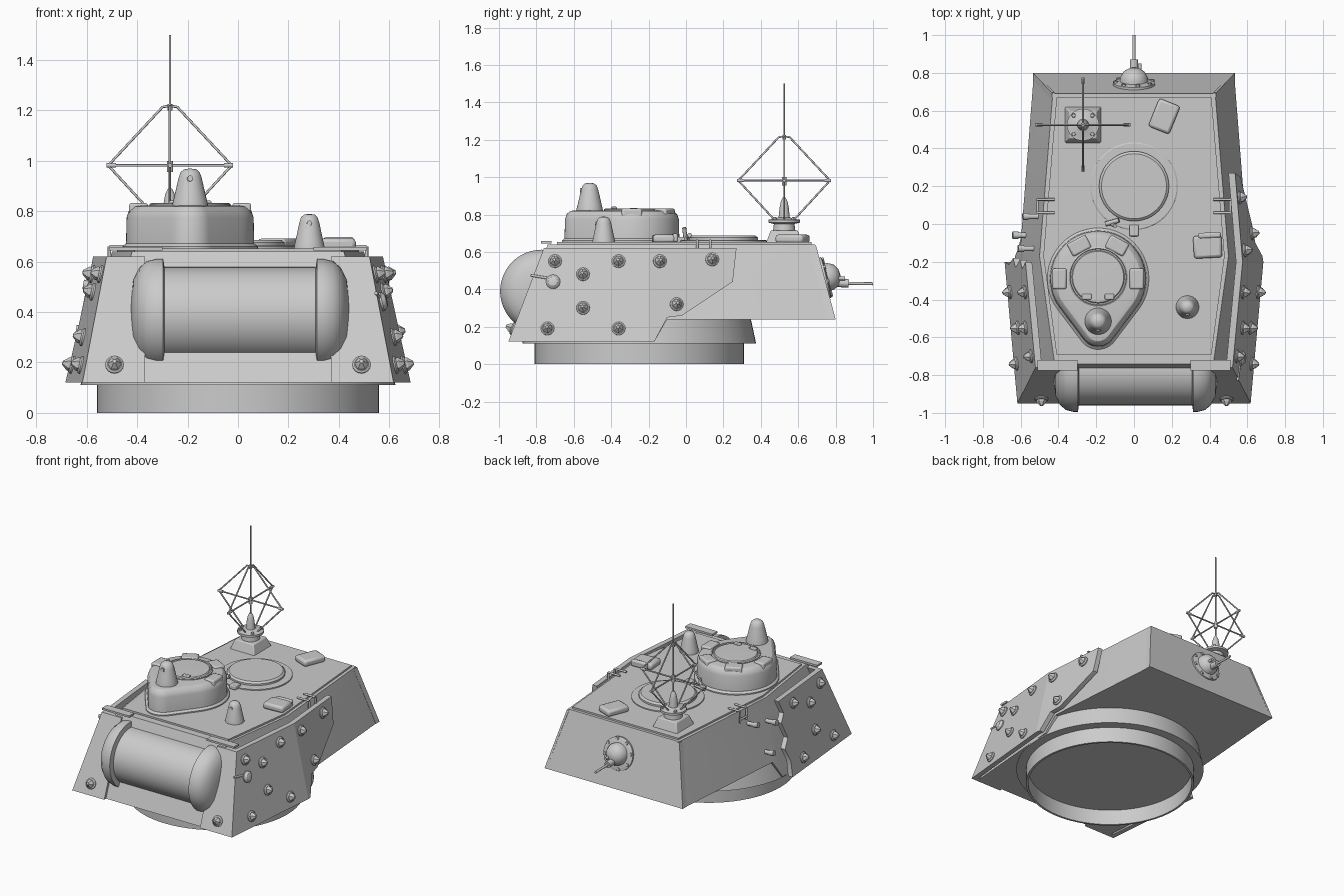
import bpy, bmesh
from math import sin, cos, pi, radians, asin
from mathutils import Vector, Matrix

if "Cube" in bpy.data.objects:
    bpy.data.objects.remove(bpy.data.objects["Cube"])


def make(name, verts, faces, angle=30, bevel=0):
    me = bpy.data.meshes.new(name)
    bm = bmesh.new()
    vs = [bm.verts.new(v) for v in verts]
    for f in faces:
        bm.faces.new([vs[i] for i in f])
    bmesh.ops.remove_doubles(bm, verts=bm.verts, dist=1e-5)
    bmesh.ops.recalc_face_normals(bm, faces=bm.faces)
    bm.to_mesh(me)
    bm.free()
    me.shade_smooth()
    me.set_sharp_from_angle(angle=radians(angle))
    ob = bpy.data.objects.new(name, me)
    bpy.context.scene.collection.objects.link(ob)
    if bevel:
        m = ob.modifiers.new("bevel", 'BEVEL')
        m.width, m.segments = bevel, 2
    return ob


def loft(name, rings, caps=True, **kw):
    n = len(rings[0])
    verts = [v for r in rings for v in r]
    faces = [(k*n+i, k*n+(i+1) % n, (k+1)*n+(i+1) % n, (k+1)*n+i)
             for k in range(len(rings)-1) for i in range(n)]
    if caps:
        faces += [tuple(range(n)), tuple(range((len(rings)-1)*n, len(rings)*n))]
    return make(name, verts, faces, **kw)


def lathe(name, prof, loc, axis=(0, 0, 1), n=32, caps=True, **kw):
    q = Vector((0, 0, 1)).rotation_difference(Vector(axis))
    rings = [[Vector(loc) + q @ Vector((max(r, .0003)*cos(2*pi*i/n), max(r, .0003)*sin(2*pi*i/n), z))
              for i in range(n)] for r, z in prof]
    return loft(name, rings, caps, **kw)


def rod(name, a, b, r, n=8):
    d = Vector(b) - Vector(a)
    return lathe(name, [(r, 0), (r, d.length)], a, d, n, angle=50)


def box(name, c, size, rot=0, bevel=.008, top=1):
    m = Matrix.Translation(c) @ Matrix.Rotation(radians(rot), 4, 'Z')
    x, y, z = (s/2 for s in size)
    rings = [[m @ Vector((sx*x*k, sy*y*k, h)) for sx, sy in ((-1, -1), (1, -1), (1, 1), (-1, 1))]
             for h, k in ((-z, 1), (z, top))]
    return loft(name, rings, bevel=bevel)


def slab(name, pts, off):
    return loft(name, [pts, [Vector(p) + Vector(off) for p in pts]])


# turret shell: right half points, mirrored to the left
half = [(.43, .69, .64), (.50, -.17, .64), (.42, -.74, .64),
        (.53, .80, .24), (.60, -.10, .24), (.63, -.17, .12), (.57, -.93, .12)]
side = [(0, 3, 4, 1), (1, 4, 5), (1, 5, 6, 2)]
make("turret_shell", half + [(-x, y, z) for x, y, z in half],
     side + [tuple(i+7 for i in f) for f in side] +
     [(0, 1, 2, 9, 8, 7), (0, 3, 10, 7), (3, 4, 11, 10), (4, 5, 12, 11), (5, 6, 13, 12), (2, 6, 13, 9)])

# raised roof plate, rear corner edges
slab("roof_plate", [(.41, .67, .635), (.48, -.17, .635), (.41, -.69, .635),
                    (-.41, -.69, .635), (-.48, -.17, .635), (-.41, .67, .635)], (0, 0, .017))
for s in (-1, 1):
    slab("rear_edge", [(s*.435, .655, .635), (s*.435, .695, .635), (s*.535, .80, .24), (s*.535, .76, .24)],
         (-s*.015, 0, 0))
    slab("front_roof_lip", [(s*.51, -.72, .645), (s*.51, -.775, .645), (s*.30, -.775, .645), (s*.30, -.72, .645)],
         (0, 0, .013))

# turret ring and collar
lathe("turret_ring", [(0, .11), (.545, .11), (.545, 0), (.56, 0), (.56, .11), (.625, .11), (.595, .25)],
      (0, -.25, 0), n=64, caps=False)


# side armour: outer surface as a function of y and z, bending at y = -.2
def armour(y, z, s=1):
    t = (.62 - z)/.5
    d = y + .2
    top = .575 + (.095*d if d < 0 else -.085*d)
    bot = .685 + (.09*d if d < 0 else -.16*d)
    return Vector((s*(top*(1-t) + bot*t), y, z))


def normal(y, z, s):
    dy = armour(y+.01, z, s) - armour(y-.01, z, s)
    dz = armour(y, z+.01, s) - armour(y, z-.01, s)
    return (dy.cross(dz)*s).normalized()


rear = [(-.2, .62), (.27, .62), (.25, .44), (-.02, .26), (-.1, .25), (-.17, .12), (-.2, .12)]
front = [(-.95, .12), (-.76, .62)]
broken = [(-.2, .62), (-.235, .53), (-.19, .48), (-.23, .37), (-.18, .31), (-.215, .22), (-.2, .12)]
slab("side_armour_rear", [armour(*p) for p in rear], (-.035, 0, 0))
slab("side_armour", [armour(*p) for p in front + [(-.2, .62), (-.2, .12)]], (-.035, 0, 0))
slab("side_armour_broken", [armour(*p, -1) for p in front + broken], (.035, 0, 0))
for s in (-1, 1):
    a, b = armour(-.95, .12, s), armour(-.76, .62, s)
    slab("front_armour", [(s*.37, -.95, .12), a, b, (s*.37, -.76, .62)], (0, .035, 0))


# armour bolts
def bolt(p, n):
    lathe("bolt_washer", [(.036, -.004), (.036, .006), (.028, .012)], p, n, 16)
    lathe("bolt_head", [(.028, 0), (.027, .02), (.015, .034), (.008, .042)], p, n, 6)


both = [(-.70, .55), (-.36, .55), (-.55, .48), (-.55, .30), (-.74, .19), (-.36, .19)]
for s in (-1, 1):
    for y, z in both + ([(-.14, .55), (.14, .56), (-.05, .32)] if s > 0 else []):
        bolt(armour(y, z, s), normal(y, z, s))
    bolt(Vector((s*.49, -.923, .19)), Vector((0, -.93, .36)))
# bare mounting studs where the left plate is missing
for y, z in ((-.13, .50), (.04, .54), (-.06, .32)):
    p = armour(y, z, -1)
    rod("stud", p + Vector((.09, 0, 0)), p + Vector((.01, 0, .005)), .014, 12)
    rod("stud_tip", p + Vector((.01, 0, .005)), p + Vector((-.02, 0, .01)), .019, 12)
# side port with groove
p = armour(-.71, .44)
lathe("side_port", [(.038, -.01), (.038, .008), (.025, .022), (.012, .025)], p, normal(-.71, .44, 1), 20)
rod("port_groove", armour(-.83, .475), armour(-.71, .455), .007)

# mantlet drum with domed ends
cap = [(.188, .30), (.222, .305), (.222, .33), (.212, .37), (.185, .40), (.14, .423), (.07, .432), (0, .434)]
lathe("mantlet", [(r, -z) for r, z in reversed(cap)] + cap, (.008, -.772, .39), (1, 0, 0), 48, angle=35)


# commander's cupola: teardrop outline
def teardrop(d, z):
    a = asin(.16/.265)
    R, r = .255-d, .095-d
    pts = [(-.19 + R*cos(t), -.29 + R*sin(t), z) for t in [-a + (pi+2*a)*i/40 for i in range(41)]]
    return pts + [(-.19 + r*cos(t), -.555 + r*sin(t), z) for t in [pi+a + (pi-2*a)*i/16 for i in range(17)]]


loft("cupola_flange", [teardrop(-.014, .645), teardrop(-.014, .66), teardrop(0, .672)])
loft("cupola", [teardrop(0, .65), teardrop(.003, .775), teardrop(.012, .802), teardrop(.03, .818), teardrop(.05, .822)])
lathe("cupola_hatch", [(.158, .81), (.158, .828), (.15, .833), (.147, .826), (.14, .826), (.135, .832), (0, .834)],
      (-.19, -.28, 0), n=48)
for x, y, r in ((-.395, -.29, 90), (.015, -.29, -90), (-.29, -.115, 28), (-.09, -.115, -28)):
    box("cupola_periscope", (x, y, .79), (.11, .075, .085), r, .01)
for x in (-.25, -.13):
    box("hatch_hinge", (x, -.385, .832), (.05, .03, .02), 0, .005)


# domed sight heads
def sight(x, y, z, h, r):
    lathe("sight_head", [(r*1.08, 0), (r*1.05, h*.12), (r*.97, h*.25), (r*.7, h*.75), (r*.58, h*.9), (r*.38, h*.975), (0, h)],
          (x, y, z), n=32, angle=50)
    for d, k, l in ((-.012, .3, .75), (.008, .22, .79)):
        lathe("sight_window", [(r*k, 0), (r*k*.8, r*l)], (x, y, z+h*.66+d), (0, -1, .1), 16)


sight(-.19, -.515, .815, .155, .066)
sight(.283, -.44, .645, .145, .057)

# loader hatch with hinge
lathe("loader_hatch_rim", [(.232, .645), (.232, .66), (.226, .664), (0, .664)], (0, .2, 0), n=48)
lathe("loader_hatch", [(.185, .66), (.185, .676), (.172, .687), (0, .687)], (0, .2, 0), n=48)
box("loader_hinge", (0, -.035, .665), (.05, .06, .03), 0, .006)
rod("hatch_catch", (-.15, 0, .67), (-.08, .02, .69), .013)
rod("hatch_catch_post", (-.12, 0, .65), (-.10, -.01, .73), .011)

# roof periscope covers
for x, y, r, w, l in ((.16, .57, -22, .12, .16), (.39, -.12, 3, .15, .12)):
    box("roof_cover", (x, y, .67), (w, l, .045), r, .015)
box("right_hood", (.40, -.06, .675), (.12, .03, .045), 3, .01)

# grab handles
for s in (-1, 1):
    for y in (.06, .13):
        rod("handle_leg", (s*.42, y, .66), (s*.51, y, .66), .007)
        rod("handle_foot", (s*.51, y, .66), (s*.51, y, .58), .007)
    rod("handle_bar", (s*.51, .06, .60), (s*.51, .13, .60), .007)

# rear machine gun
ax, c = Vector((0, .97, .24)), Vector((0, .735, .46))
lathe("gun_flange", [(.112, -.01), (.112, .015), (.09, .022)], c, ax, 32)
for i in range(8):
    t = pi*i/4 + .2
    q = Vector((0, 0, 1)).rotation_difference(ax)
    lathe("flange_bolt", [(.013, 0), (.011, .012)], c + q @ Vector((.099*cos(t), .099*sin(t), .015)), ax, 6)
lathe("gun_ball", [(.075, .0), (.073, .04), (.058, .07), (.03, .088), (0, .092)], c, ax, 32, angle=50)
rod("gun_sleeve", (0, .78, .435), (0, .87, .432), .022, 16)
rod("gun_barrel", (0, .80, .433), (0, 1.0, .43), .008, 12)
rod("gun_sight", (.03, .78, .46), (.03, .85, .458), .01, 12)

# antenna mount
A = Vector((-.27, .525, 0))
box("antenna_base", A + Vector((0, 0, .68)), (.195, .195, .07), 0, .006, .74)
lathe("antenna_socket", [(.06, .71), (.055, .75), (.085, .757), (.085, .772), (.06, .776), (.03, .785),
                         (.024, .84), (.018, .87), (.008, .89)], A, n=32)
for i in range(4):
    t = pi/4 + pi*i/2
    lathe("mount_bolt", [(.012, .77), (.010, .787)], A + Vector((.07*cos(t), .07*sin(t), 0)), n=6)
# star antenna
rod("antenna_mast", A + Vector((0, 0, .8)), A + Vector((0, 0, 1.5)), .0045)
lathe("antenna_hub", [(.012, .955), (.012, 1.0)], A, n=12)
lathe("antenna_top_hub", [(.01, 1.2), (.01, 1.225)], A, n=12)
dirs = [Vector((cos(pi*i/2), sin(pi*i/2), 0)) for i in range(4)]
for i, d in enumerate(dirs):
    tip = A + d*.245 + Vector((0, 0, .982))
    rod("antenna_spoke", A + Vector((0, 0, .982)), tip, .005)
    rod("antenna_tip", tip - d*.03, tip + d*.006, .009)
    rod("antenna_upper", tip, A + d*.028 + Vector((0, 0, 1.215)), .005)
    rod("antenna_bridge", A + Vector((0, 0, 1.217)), A + d*.028 + Vector((0, 0, 1.215)), .005)
    rod("antenna_lower", tip, A + d*.055 + Vector((0, 0, .775)), .005)
